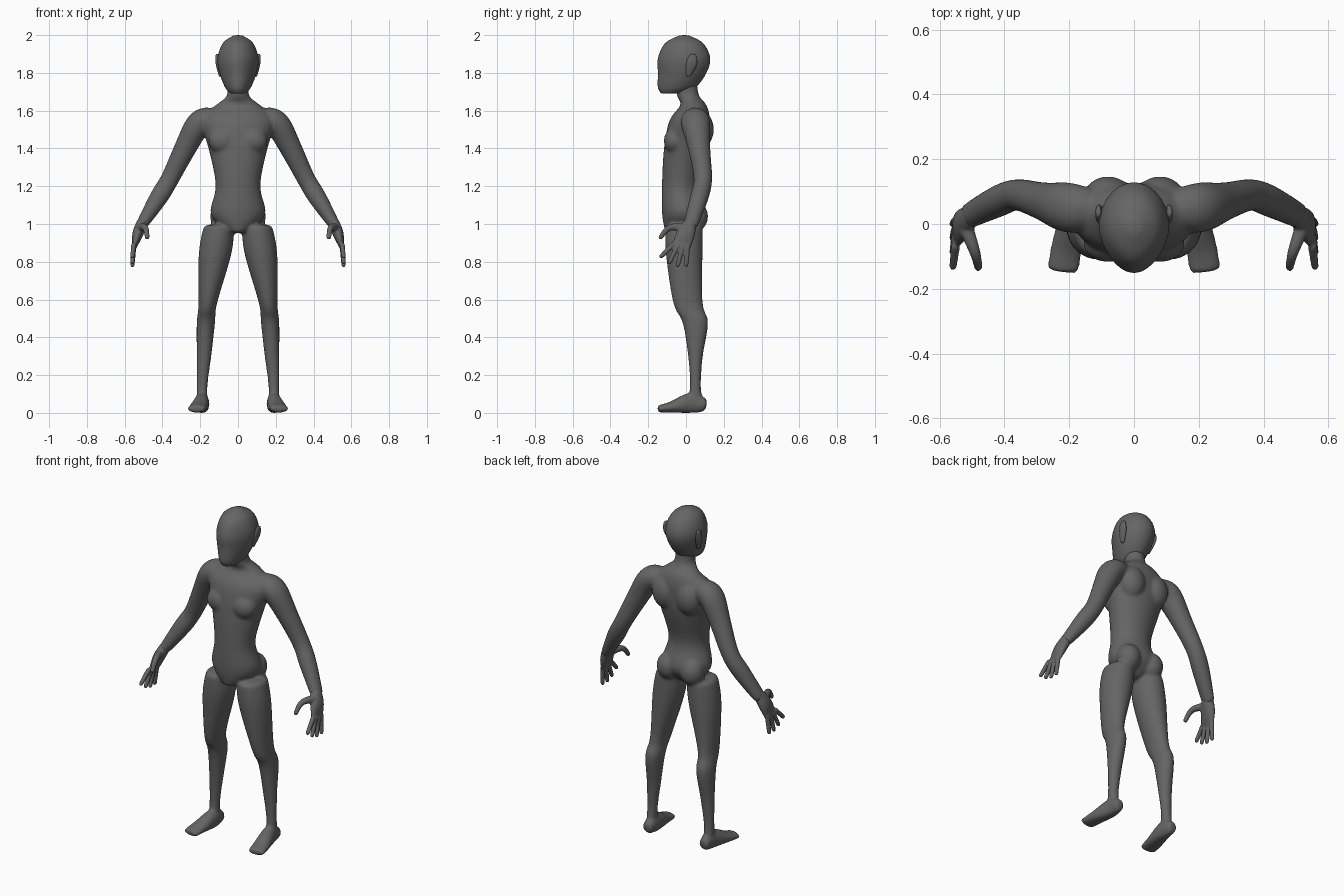
import bpy, bmesh, math
from mathutils import Vector, Matrix

cube = bpy.data.objects.get("Cube")
if cube:
    bpy.data.objects.remove(cube, do_unlink=True)

ALONG_X, ALONG_Y, ALONG_Z = Matrix.Identity(3)
SIDES = {"left": 1, "right": -1}

grey = bpy.data.materials.new("dark_grey")
grey.use_nodes = True
grey.diffuse_color = (.13, .13, .13, 1)
shader = grey.node_tree.nodes["Principled BSDF"]
shader.inputs["Base Color"].default_value = grey.diffuse_color


def ring(x=0, y=0, z=0, width=0, depth=None):
    """An elliptical cross-section; round unless a depth is given."""
    return Vector((x, y, z, width, width if depth is None else depth))


def smooth_path(rings, steps=4):
    """Pass a smooth curve through the given cross-sections."""
    padded = [rings[0], *rings, rings[-1]]
    path = []
    for a, b, c, d in zip(padded, padded[1:], padded[2:], padded[3:]):
        for step in range(steps):
            t = step / steps
            linear = c - a
            square = a * 2 - b * 5 + c * 4 - d
            cubic = b * 3 - a - c * 3 + d
            path.append(b + (linear * t + square * t ** 2 + cubic * t ** 3) / 2)
    path.append(rings[-1])
    return path


def loft(bm, *rings, side=1, depth_axis=ALONG_Y, level=False, segments=16):
    """Skin the cross-sections, kept level or turned to follow their path."""
    path = smooth_path(list(rings))
    centres = [Vector(section[:3]) for section in path]
    last = len(path) - 1
    loops = []
    for i, section in enumerate(path):
        tangent = centres[min(i + 1, last)] - centres[max(i - 1, 0)]
        tangent = ALONG_Z if level else tangent.normalized()
        across = depth_axis - tangent * depth_axis.dot(tangent)
        across.normalize()
        sideways = across.cross(tangent)
        loop = []
        for k in range(segments):
            angle = math.tau * k / segments
            point = centres[i] + sideways * section[3] * math.cos(angle)
            point += across * section[4] * math.sin(angle)
            point.x *= side
            loop.append(bm.verts.new(point))
        loops.append(loop)
    for lower, upper in zip(loops, loops[1:]):
        for k in range(segments):
            after = (k + 1) % segments
            bm.faces.new((lower[k], lower[after], upper[after], upper[k]))
    bm.faces.new(loops[0])
    bm.faces.new(loops[-1])


def muscle(bm, centre, radii, side):
    """A rounded mass that swells the surface it is fused with."""
    x, y, z = centre
    place = Matrix.Translation((x * side, y, z)) @ Matrix.Diagonal((*radii, 1))
    bmesh.ops.create_uvsphere(bm, u_segments=16, v_segments=10, radius=1, matrix=place)


def finish(bm, name, voxel=None, smoothing=0):
    """Make one smooth object, fusing its parts when a voxel size is given."""
    bmesh.ops.recalc_face_normals(bm, faces=bm.faces)
    for face in bm.faces:
        face.smooth = True
    mesh = bpy.data.meshes.new(name)
    bm.to_mesh(mesh)
    bm.free()
    mesh.materials.append(grey)
    obj = bpy.data.objects.new(name, mesh)
    bpy.context.collection.objects.link(obj)
    rounding = obj.modifiers.new("rounding", 'SUBSURF')
    rounding.levels = rounding.render_levels = 1
    if voxel:
        fuse = obj.modifiers.new("fuse", 'REMESH')
        fuse.mode = 'VOXEL'
        fuse.voxel_size = voxel
        fuse.use_smooth_shade = True
        soften = obj.modifiers.new("soften", 'SMOOTH')
        soften.factor = .5
        soften.iterations = smoothing


# Torso, from crotch to nape
body = bmesh.new()
crotch = ring(y=-.04, z=.95, width=.04, depth=.07)
hips = ring(y=-.01, z=1.05, width=.15, depth=.12)
waist = ring(y=-.03, z=1.2, width=.12, depth=.1)
ribs = ring(z=1.4, width=.16, depth=.12)
chest = ring(y=.02, z=1.55, width=.2, depth=.11)
collar = ring(y=.04, z=1.63, width=.12, depth=.07)
neck = ring(y=.01, z=1.68, width=.06)
nape = ring(z=1.76, width=.06)
loft(body, crotch, hips, waist, ribs, chest, collar, neck, nape, level=True)

for side in SIDES.values():
    # Shoulder blades, chest muscles and buttocks
    muscle(body, (.08, .08, 1.5), (.08, .07, .1), side)
    muscle(body, (.08, -.06, 1.44), (.08, .06, .07), side)
    muscle(body, (.08, .05, 1.04), (.07, .07, .08), side)

    # Legs
    hip = ring(x=.1, y=-.01, z=1, width=.08, depth=.1)
    thigh = ring(x=.12, y=-.01, z=.85, width=.09, depth=.1)
    knee = ring(x=.16, y=.01, z=.58, width=.05, depth=.08)
    calf = ring(x=.17, y=.05, z=.48, width=.05, depth=.07)
    shin = ring(x=.18, y=.05, z=.3, width=.04)
    ankle = ring(x=.19, y=.05, z=.15, width=.03)
    heel = ring(x=.19, y=.05, z=.04, width=.03, depth=.04)
    loft(body, hip, thigh, knee, calf, shin, ankle, heel, side=side, level=True)

    # Feet
    heel_back = ring(x=.19, y=.11, z=.04, width=.03)
    instep = ring(x=.19, y=.03, z=.05, width=.04, depth=.06)
    foot_ball = ring(x=.21, y=-.08, z=.03, width=.05, depth=.03)
    toes = ring(x=.22, y=-.15, z=.02, width=.05, depth=.02)
    loft(body, heel_back, instep, foot_ball, toes, side=side, depth_axis=ALONG_Z)

    # Arms
    armpit = ring(x=.12, y=.05, z=1.55, width=.06)
    shoulder = ring(x=.2, y=.05, z=1.54, width=.07, depth=.08)
    biceps = ring(x=.28, y=.07, z=1.4, width=.06)
    elbow = ring(x=.36, y=.09, z=1.24, width=.05)
    forearm = ring(x=.42, y=.07, z=1.14, width=.05)
    wrist = ring(x=.52, y=.02, z=.98, width=.03, depth=.04)
    loft(body, armpit, shoulder, biceps, elbow, forearm, wrist, side=side)

# Flat soles
for vert in body.verts:
    vert.co.z = max(vert.co.z, 0)
finish(body, "body", voxel=.008, smoothing=10)

for name, side in SIDES.items():
    # Palm
    hand = bmesh.new()
    hand_root = ring(x=.5, y=.03, z=1.02, width=.03)
    palm = ring(x=.53, z=.95, width=.03, depth=.05)
    knuckles = ring(x=.55, y=-.03, z=.87, width=.01, depth=.05)
    loft(hand, hand_root, palm, knuckles, side=side)

    # Fingers fan out evenly from the index to the little finger
    index_root = ring(x=.55, y=-.06, z=.9, width=.015)
    little_root = ring(x=.55, y=.01, z=.9, width=.015)
    index_tip = ring(x=.56, y=-.14, z=.82, width=.012)
    little_tip = ring(x=.56, z=.77, width=.012)
    for finger in range(4):
        spread = finger / 3
        root = index_root.lerp(little_root, spread)
        tip = index_tip.lerp(little_tip, spread)
        tip.z -= .02 * math.sin(math.pi * spread)
        loft(hand, root, tip, side=side, depth_axis=ALONG_X, segments=12)

    # Thumb
    thumb_root = ring(x=.52, y=-.01, z=.98, width=.024)
    thumb_joint = ring(x=.49, y=-.09, z=.98, width=.017)
    thumb_tip = ring(x=.48, y=-.14, z=.92, width=.012)
    loft(hand, thumb_root, thumb_joint, thumb_tip, side=side, depth_axis=ALONG_X)
    finish(hand, name + "_hand", voxel=.005, smoothing=4)

# Head
head = bmesh.new()
chin = ring(y=-.08, z=1.69, width=.04, depth=.05)
jaw = ring(y=-.05, z=1.72, width=.07, depth=.1)
cheeks = ring(y=-.02, z=1.8, width=.1, depth=.13)
temples = ring(y=-.01, z=1.88, width=.11, depth=.14)
crown = ring(y=-.01, z=1.96, width=.08, depth=.1)
top = ring(y=-.01, z=2, width=.02)
loft(head, chin, jaw, cheeks, temples, crown, top, level=True, segments=24)

# The face is narrower than the back of the head
for vert in head.verts:
    vert.co.x *= 1 + 1.3 * min(0, vert.co.y + .02)
finish(head, "head")

# Ears
ears = bmesh.new()
for side in SIDES.values():
    lobe = ring(x=.09, y=.01, z=1.78, width=.01)
    ear_middle = ring(x=.107, y=.03, z=1.85, width=.012, depth=.03)
    ear_top = ring(x=.11, y=.04, z=1.9, width=.008, depth=.015)
    loft(ears, lobe, ear_middle, ear_top, side=side)
finish(ears, "ears")
